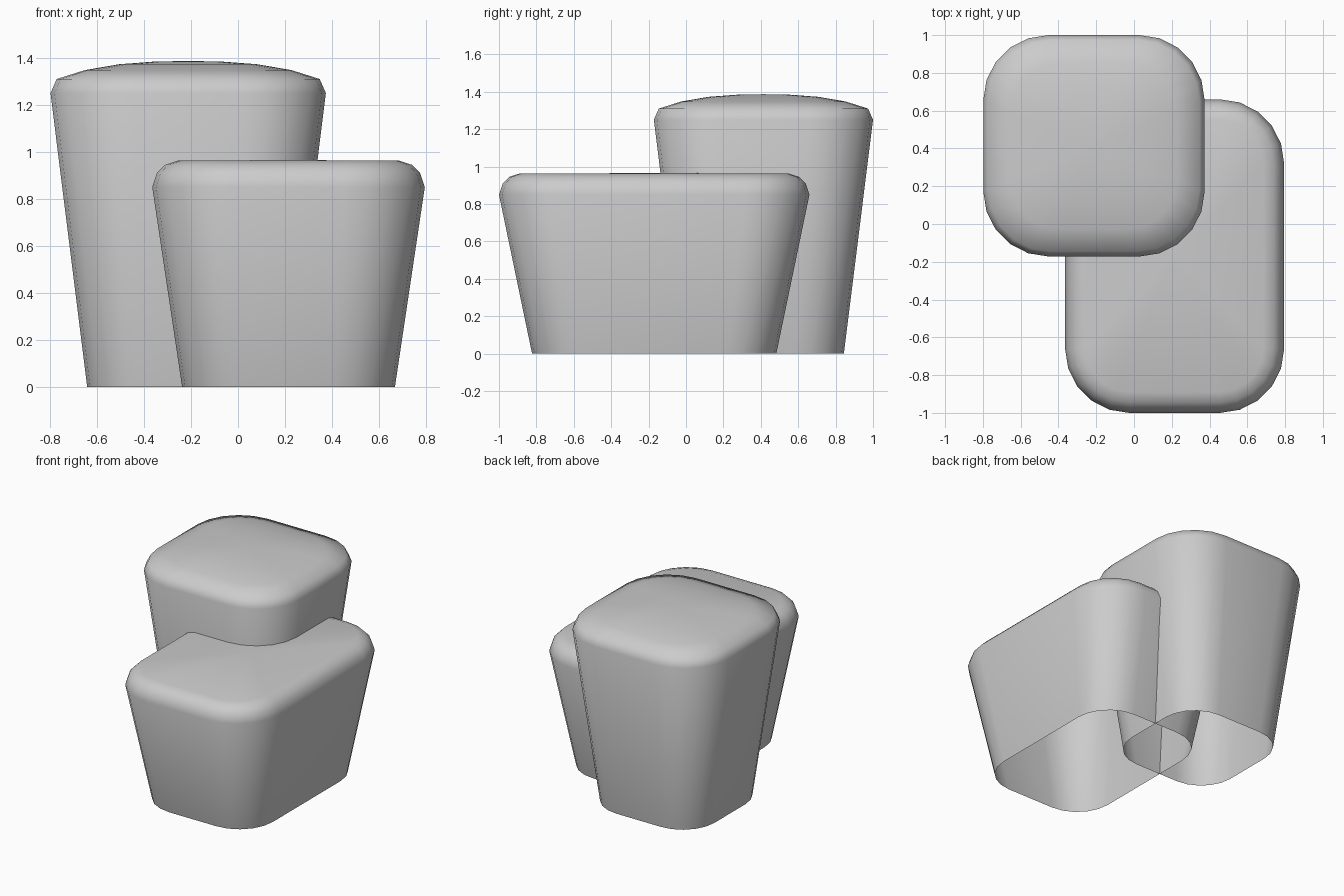
import bpy, bmesh, math

if "Cube" in bpy.data.objects:
    bpy.data.objects.remove(bpy.data.objects["Cube"])

SEGS = 5  # segments per rounded corner


def ring_points(hx, hy, r):
    """Rounded rectangle outline around the origin."""
    pts = []
    for i, (sx, sy) in enumerate([(1, 1), (-1, 1), (-1, -1), (1, -1)]):
        for k in range(SEGS + 1):
            a = math.pi / 2 * (i + k / SEGS)
            pts.append((sx * (hx - r) + r * math.cos(a),
                        sy * (hy - r) + r * math.sin(a)))
    return pts


def block(name, center, rings, apex=None):
    """Loft rounded-rectangle rings (hx, hy, radius, z); the base stays open."""
    cx, cy = center
    bm = bmesh.new()
    loops = [[bm.verts.new((cx + x, cy + y, z)) for x, y in ring_points(hx, hy, r)]
             for hx, hy, r, z in rings]
    n = len(loops[0])
    for lo, hi in zip(loops, loops[1:]):
        for i in range(n):
            j = (i + 1) % n
            bm.faces.new((lo[i], lo[j], hi[j], hi[i]))
    top = loops[-1]
    if apex is None:
        bm.faces.new(top)
    else:
        tip = bm.verts.new((cx, cy, apex))
        for i in range(n):
            bm.faces.new((top[i], top[(i + 1) % n], tip))
    for f in bm.faces:
        f.smooth = True
    mesh = bpy.data.meshes.new(name)
    bm.to_mesh(mesh)
    bm.free()
    obj = bpy.data.objects.new(name, mesh)
    bpy.context.collection.objects.link(obj)
    return obj


# Low block: flared walls, rounded rim, flat top
hx, hy, r = 0.58, 0.83, 0.34
rings = [(0.453, 0.653, 0.265, 0.0)]
for d, z in [(0, 0.85), (0.02, 0.91), (0.055, 0.945), (0.11, 0.963)]:
    rings.append((hx - d, hy - d, r - d, z))
block("low_block", (0.215, -0.17), rings, apex=0.965)

# Tall block: flared walls, rounded rim, gently domed top
h, r = 0.586, 0.345
rings = [(0.43, 0.43, 0.253, 0.0)]
for s, z in [(1, 1.25), (0.955, 1.31), (0.75, 1.348), (0.5, 1.373), (0.25, 1.384)]:
    rings.append((h * s, h * s, r * s, z))
block("tall_block", (-0.212, 0.414), rings, apex=1.387)
